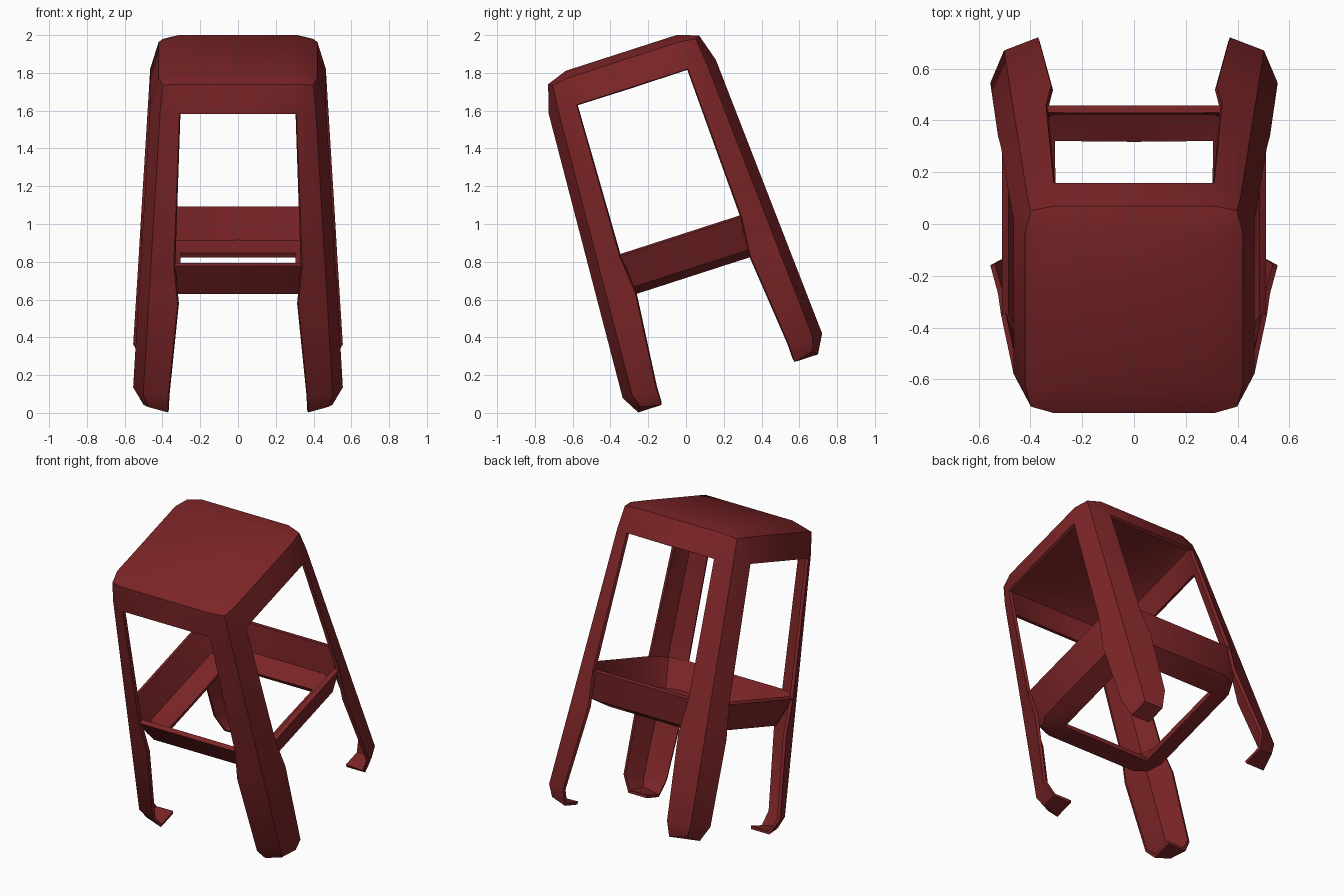
import bpy, bmesh, math

if "Cube" in bpy.data.objects:
    bpy.data.objects.remove(bpy.data.objects["Cube"])

TILT = math.radians(17.9)
CENTRE = 0.26          # distance of the stool axis from the origin, along the tilted seat

red = bpy.data.materials.new("dark red paint")
red.diffuse_color = (0.2, 0.018, 0.02, 1)
red.use_nodes = True
red.node_tree.nodes["Principled BSDF"].inputs["Base Color"].default_value = red.diffuse_color


def row(bm, a, h, w, c, wc, closed):
    """One level of a quarter: flat, creased corner, flat (closed levels reach the mirror planes)."""
    pts = [(a, h, w), (c, c, wc), (h, a, w)]
    if closed:
        pts = [(0, h, w)] + pts + [(h, 0, w)]
    return [bm.verts.new(p) for p in pts]


def strip(bm, upper, lower):
    """Faces between two levels, dropping collapsed edges."""
    for i in range(len(upper) - 1):
        vs = []
        for v in (upper[i], upper[i + 1], lower[i + 1], lower[i]):
            if not any((v.co - u.co).length < 1e-5 for u in vs):
                vs.append(v)
        if len(vs) > 2:
            bm.faces.new(vs)


def finish(bm, name, thickness):
    """Mirror the quarter into a full sheet-metal shell and lean it back."""
    bmesh.ops.remove_doubles(bm, verts=bm.verts, dist=1e-5)
    mesh = bpy.data.meshes.new(name)
    bm.to_mesh(mesh)
    bm.free()
    mesh.materials.append(red)
    ob = bpy.data.objects.new(name, mesh)
    bpy.context.collection.objects.link(ob)
    ob.rotation_euler.x = TILT
    ob.location = (0, CENTRE * math.cos(TILT) - 0.0, CENTRE * math.sin(TILT))
    # the stool axis is given in the tilted frame
    mirror = ob.modifiers.new("mirror", 'MIRROR')
    mirror.use_axis = (True, True, False)
    mirror.merge_threshold = 0.0005
    shell = ob.modifiers.new("sheet thickness", 'SOLIDIFY')
    shell.thickness = thickness
    shell.offset = -1
    bpy.ops.object.select_all(action='DESELECT')
    bpy.context.view_layer.objects.active = ob
    ob.select_set(True)
    for m in ("mirror", "sheet thickness"):
        bpy.ops.object.modifier_apply(modifier=m)
    bpy.ops.object.shade_smooth_by_angle(angle=math.radians(30))
    return ob


# Seat and legs, pressed from one sheet
bm = bmesh.new()
top = 1.919
seat = [row(bm, 0.31, 0.31, top, 0.31, top, True),
        row(bm, 0.31, 0.42, 1.88, 0.398, 1.868, True),
        row(bm, 0.31, 0.465, 1.73, 0.412, 1.73, True)]
bm.faces.new([bm.verts.new((0, 0, top)), seat[0][4], seat[0][2], seat[0][0]])
for u, l in zip(seat, seat[1:]):
    strip(bm, u, l)

# Leg: two panels meeting at a corner crease, ending in a turned-in foot
legs = [seat[-1][1:4]]
for a, w in ((0.34, 0.897), (0.32, 0.69), (0.37, 0.178)):
    t = (1.73 - w) / (1.73 - 0.178)
    legs.append(row(bm, a, 0.465 + 0.09 * t, w, 0.412 + 0.09 * t, w, False))
legs.append(row(bm, 0.37, 0.5, 0.08, 0.48, 0.105, False))
for u, l in zip(legs, legs[1:]):
    strip(bm, u, l)
bm.faces.new(legs[-1] + [bm.verts.new((0.37, 0.37, 0.08))])
finish(bm, "seat_and_legs", 0.02)

# Brace: sloping ring that folds inward between the legs
bm = bmesh.new()
brace = [row(bm, 0.34, 0.51, 0.897, 0.452, 0.897, True),
         row(bm, 0.32, 0.44, 0.72, 0.40, 0.715, True),
         row(bm, 0.31, 0.31, 0.68, 0.31, 0.68, True)]
for u, l in zip(brace, brace[1:]):
    strip(bm, u, l)
finish(bm, "brace", 0.028)
